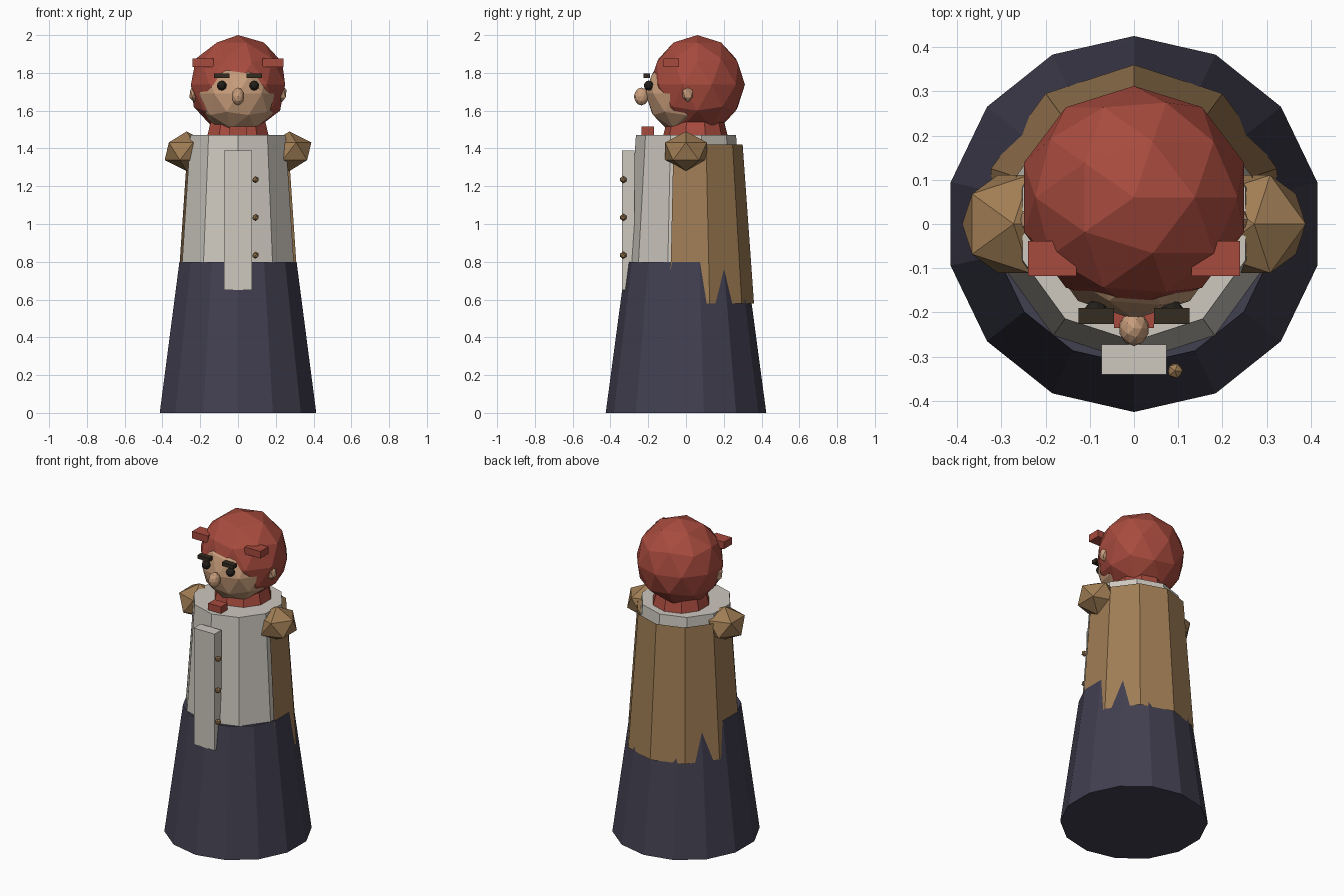
import bpy
import bmesh
from math import cos, sin, radians
from mathutils import Matrix, Vector

default = bpy.data.objects.get("Cube")
if default:
    bpy.data.objects.remove(default, do_unlink=True)


def material(name, r, g, b):
    mat = bpy.data.materials.new(name)
    mat.use_nodes = True
    mat.diffuse_color = (r, g, b, 1)
    mat.node_tree.nodes["Principled BSDF"].inputs["Base Color"].default_value = (r, g, b, 1)
    return mat


RED = material("auburn red", 0.39, 0.07, 0.048)
SKIN = material("skin", 0.58, 0.34, 0.20)
CREAM = material("cream cloth", 0.61, 0.58, 0.52)
NAVY = material("navy cloth", 0.053, 0.05, 0.08)
BROWN = material("brown leather", 0.35, 0.205, 0.09)
DARK = material("dark brown", 0.033, 0.025, 0.015)
BLACK = material("eye black", 0.017, 0.014, 0.011)


def finish(name, bm, mat):
    mesh = bpy.data.meshes.new(name)
    bm.to_mesh(mesh)
    bm.free()
    mesh.materials.append(mat)
    obj = bpy.data.objects.new(name, mesh)
    bpy.context.collection.objects.link(obj)
    return obj


def placed(center, size):
    return Matrix.Translation(center) @ Matrix.Diagonal((*size, 1))


def ball(name, mat, center, radii, detail):
    bm = bmesh.new()
    bmesh.ops.create_icosphere(bm, subdivisions=detail, radius=1, matrix=placed(center, radii))
    return finish(name, bm, mat)


def box(name, mat, low, high):
    low, high = Vector(low), Vector(high)
    bm = bmesh.new()
    bmesh.ops.create_cube(bm, size=1, matrix=placed((low + high) / 2, high - low))
    return finish(name, bm, mat)


def shell(name, mat, sides, rings, y=0, facets=None):
    """Faceted wall through (radius, z) rings with a corner at the back; closed unless facets is given."""
    count = sides if facets is None else facets + 1
    start = 90 if facets is None else 90 - 180 * facets / sides
    bm = bmesh.new()
    loops = []
    for radius, z in rings:
        angles = [radians(start + 360 * i / sides) for i in range(count)]
        loops.append([bm.verts.new((radius * cos(a), y + radius * sin(a), z)) for a in angles])
    for lower, upper in zip(loops, loops[1:]):
        for i in range(count if facets is None else facets):
            j = (i + 1) % count
            bm.faces.new((lower[i], lower[j], upper[j], upper[i]))
    if facets is None:
        bm.faces.new(loops[0][::-1])
        bm.faces.new(loops[-1])
    return finish(name, bm, mat)


# Clothing
shell("skirt", NAVY, 14, [(0.425, 0), (0.318, 0.8)])
shell("tunic", CREAM, 10, [(0.312, 0.78), (0.265, 1.47)])
shell("cape", BROWN, 10, [(0.34, 0.58), (0.28, 1.42)], y=0.02, facets=6)
box("front_placket", CREAM, (-0.073, -0.34, 0.65), (0.073, -0.272, 1.39))
for i in range(3):
    ball(f"button_{i + 1}", BROWN, (0.093, -0.332, 0.835 + 0.2 * i), (0.019,) * 3, 1)

# Collar
shell("neck_scarf", RED, 10, [(0.175, 1.45), (0.15, 1.55)], y=0.05)
box("scarf_knot", RED, (-0.045, -0.235, 1.472), (0.045, -0.17, 1.515))

# Head
ball("face", SKIN, (0, 0, 1.69), (0.215, 0.215, 0.215), 2)
ball("hair", RED, (0, 0.06, 1.738), (0.262, 0.252, 0.262), 2)
ball("nose", SKIN, (0, -0.236, 1.675), (0.034, 0.04, 0.047), 2)

# Paired parts
for side, s in (("left", 1), ("right", -1)):
    ball(f"{side}_shoulder", BROWN, (s * 0.272, 0, 1.385), (0.13, 0.13, 0.105), 1)
    ball(f"{side}_ear", SKIN, (s * 0.233, 0.01, 1.69), (0.027, 0.032, 0.045), 1)
    ball(f"{side}_eye", BLACK, (s * 0.086, -0.198, 1.733), (0.026,) * 3, 2)
    x = sorted((s * 0.045, s * 0.126))
    box(f"{side}_eyebrow", DARK, (x[0], -0.226, 1.773), (x[1], -0.19, 1.796))
    x = sorted((s * 0.13, s * 0.24))
    box(f"{side}_hair_tuft", RED, (x[0], -0.118, 1.83), (x[1], -0.038, 1.875))
